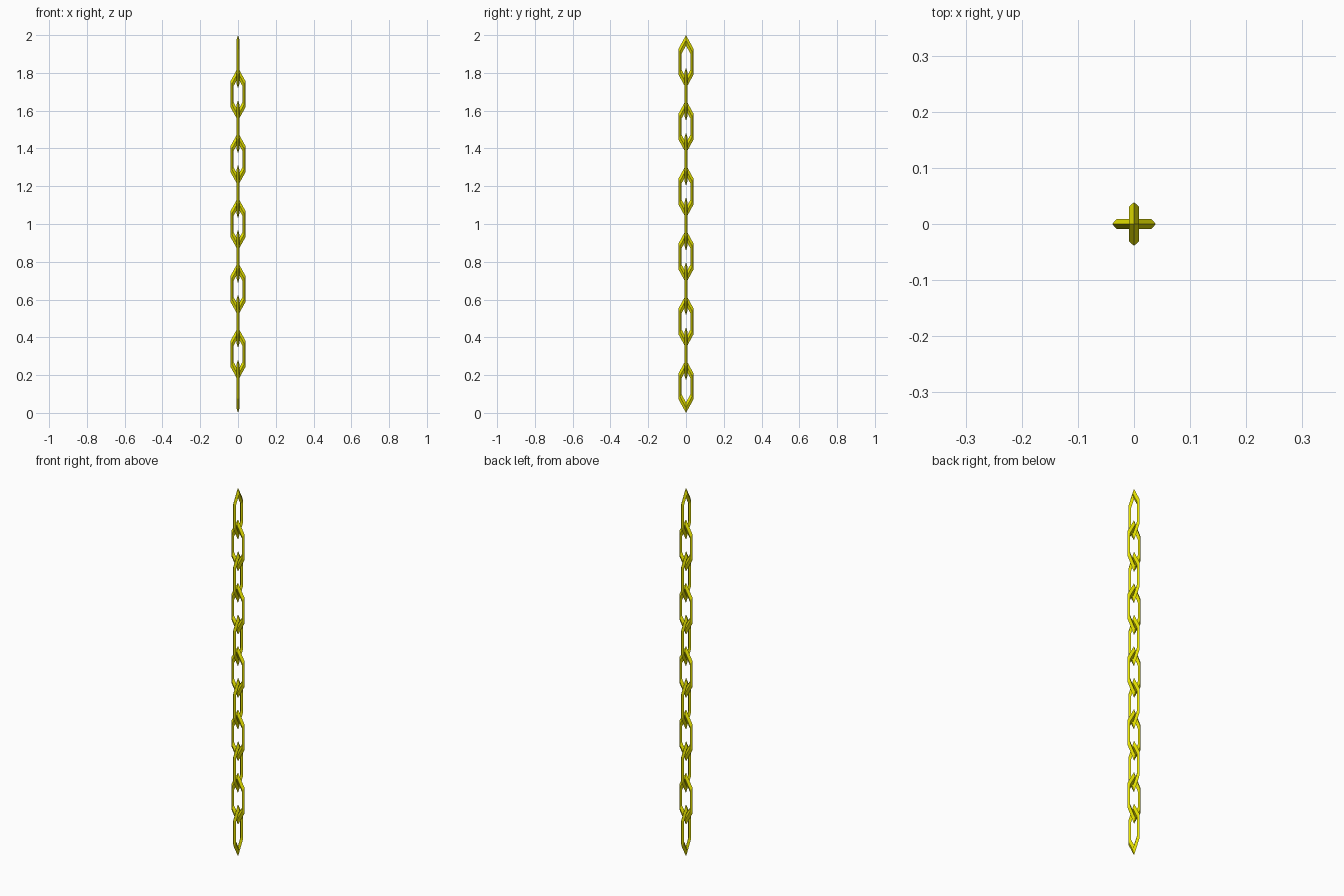
import bpy, bmesh, math

if "Cube" in bpy.data.objects:
    bpy.data.objects.remove(bpy.data.objects["Cube"])

yellow = bpy.data.materials.new("yellow metal")
yellow.diffuse_color = (0.8, 0.77, 0.0, 1)
yellow.use_nodes = True
yellow.node_tree.nodes["Principled BSDF"].inputs["Base Color"].default_value = yellow.diffuse_color

LINKS, SIDES, SECTION = 11, 6, 4
R, r = 0.036, 0.0088          # ring radius and bar radius
HALF = 0.141                  # half length of a link
PITCH = (2 - 2 * HALF) / (LINKS - 1)
STRETCH = HALF / (R + r)

# One link: hexagonal ring with a diamond section, stretched upright
verts, faces = [], []
for i in range(SIDES):
    a = math.tau * i / SIDES
    for j in range(SECTION):
        b = math.tau * j / SECTION
        d = R + r * math.cos(b)
        verts.append((r * math.sin(b), d * math.sin(a), d * math.cos(a) * STRETCH))
        n, k = (i + 1) % SIDES, (j + 1) % SECTION
        faces.append((i * SECTION + j, i * SECTION + k, n * SECTION + k, n * SECTION + j))
mesh = bpy.data.meshes.new("chain_link")
mesh.from_pydata(verts, [], faces)
mesh.materials.append(yellow)
bm = bmesh.new()
bm.from_mesh(mesh)
bmesh.ops.recalc_face_normals(bm, faces=bm.faces)
bm.to_mesh(mesh)
bm.free()

# Chain: every other link turned a quarter
for i in range(LINKS):
    link = bpy.data.objects.new(f"chain_link_{i + 1}", mesh)
    link.location.z = HALF + i * PITCH
    link.rotation_euler.z = math.pi / 2 * (i % 2)
    bpy.context.collection.objects.link(link)
